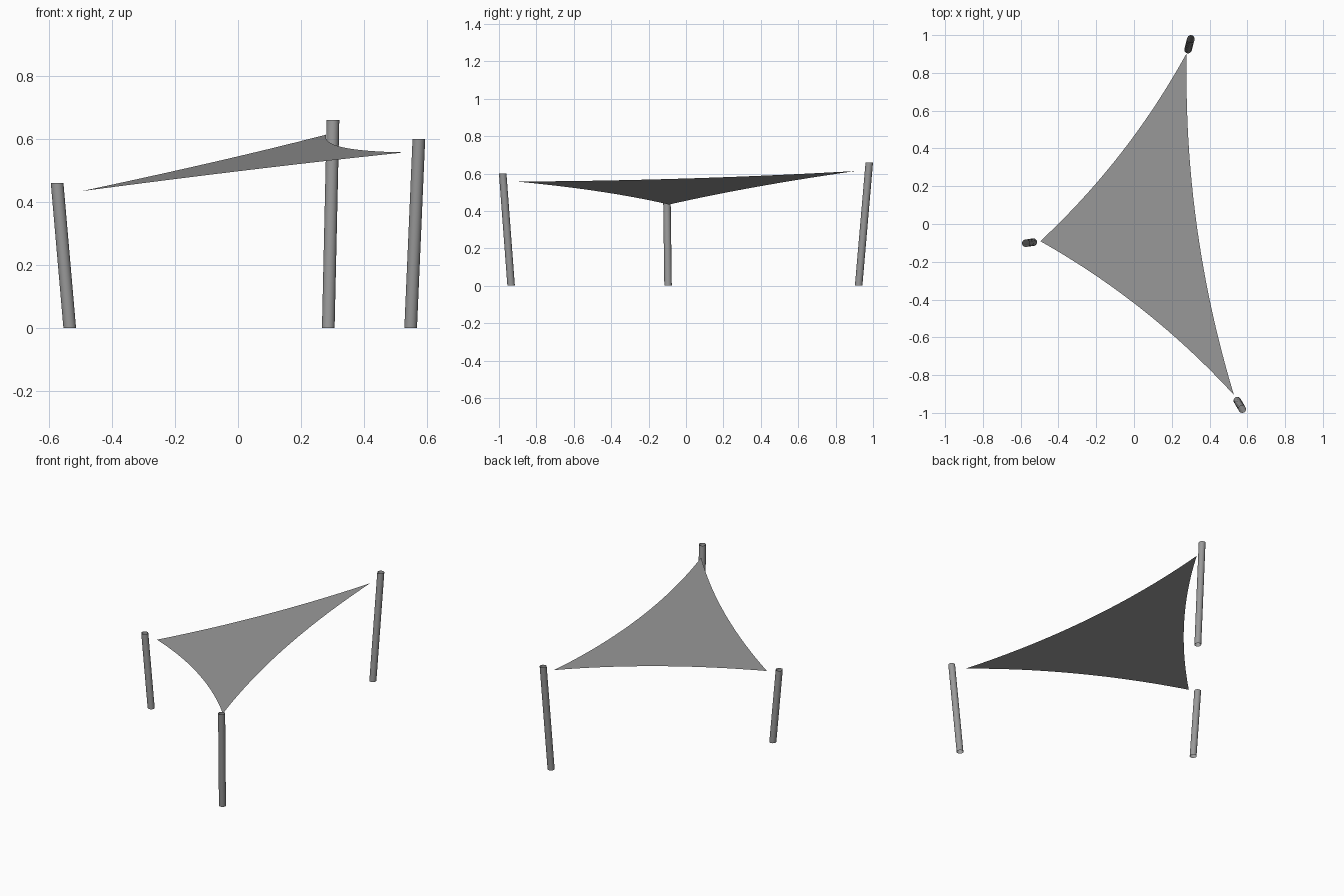
import bpy, bmesh, math
from mathutils import Vector

if "Cube" in bpy.data.objects:
    bpy.data.objects.remove(bpy.data.objects["Cube"])

grey = bpy.data.materials.new("dark_grey")
grey.diffuse_color = (0.32, 0.32, 0.32, 1)
grey.use_nodes = True
grey.node_tree.nodes["Principled BSDF"].inputs["Base Color"].default_value = grey.diffuse_color


def make_object(name, bm):
    mesh = bpy.data.meshes.new(name)
    bm.to_mesh(mesh)
    bm.free()
    mesh.materials.append(grey)
    obj = bpy.data.objects.new(name, mesh)
    bpy.context.collection.objects.link(obj)
    return obj


def pole(name, base, top, radius=0.02, sides=20):
    # leaning open tube with level ends
    bm = bmesh.new()
    rings = []
    for c in (Vector(base), Vector(top)):
        rings.append([bm.verts.new(c + Vector((radius * math.cos(a), radius * math.sin(a), 0)))
                      for a in (2 * math.pi * i / sides for i in range(sides))])
    low, high = rings
    for i in range(sides):
        j = (i + 1) % sides
        bm.faces.new((low[i], low[j], high[j], high[i])).smooth = True
    return make_object(name, bm)


# three leaning poles
pole("left_pole", (-0.533, -0.096, 0), (-0.573, -0.102, 0.46))
pole("back_pole", (0.286, 0.923, 0), (0.301, 0.98, 0.66))
pole("front_pole", (0.547, -0.935, 0), (0.573, -0.98, 0.60))

# flat stretched sail with three inward-curving edges
corners = [Vector(p) for p in ((-0.496, -0.091, 0.434), (0.529, -0.905, 0.557), (0.279, 0.905, 0.613))]
normal = (corners[1] - corners[0]).cross(corners[2] - corners[0]).normalized()
SAG, STEPS = 0.04, 24
bm = bmesh.new()
outline = []
for k in range(3):
    a, b = corners[k], corners[(k + 1) % 3]
    inward = normal.cross(b - a)
    for i in range(STEPS):
        t = i / STEPS
        outline.append(bm.verts.new(a.lerp(b, t) + inward * SAG * 4 * t * (1 - t)))
sail_face = bm.faces.new(outline)
bmesh.ops.triangulate(bm, faces=[sail_face])
make_object("shade_sail", bm)
